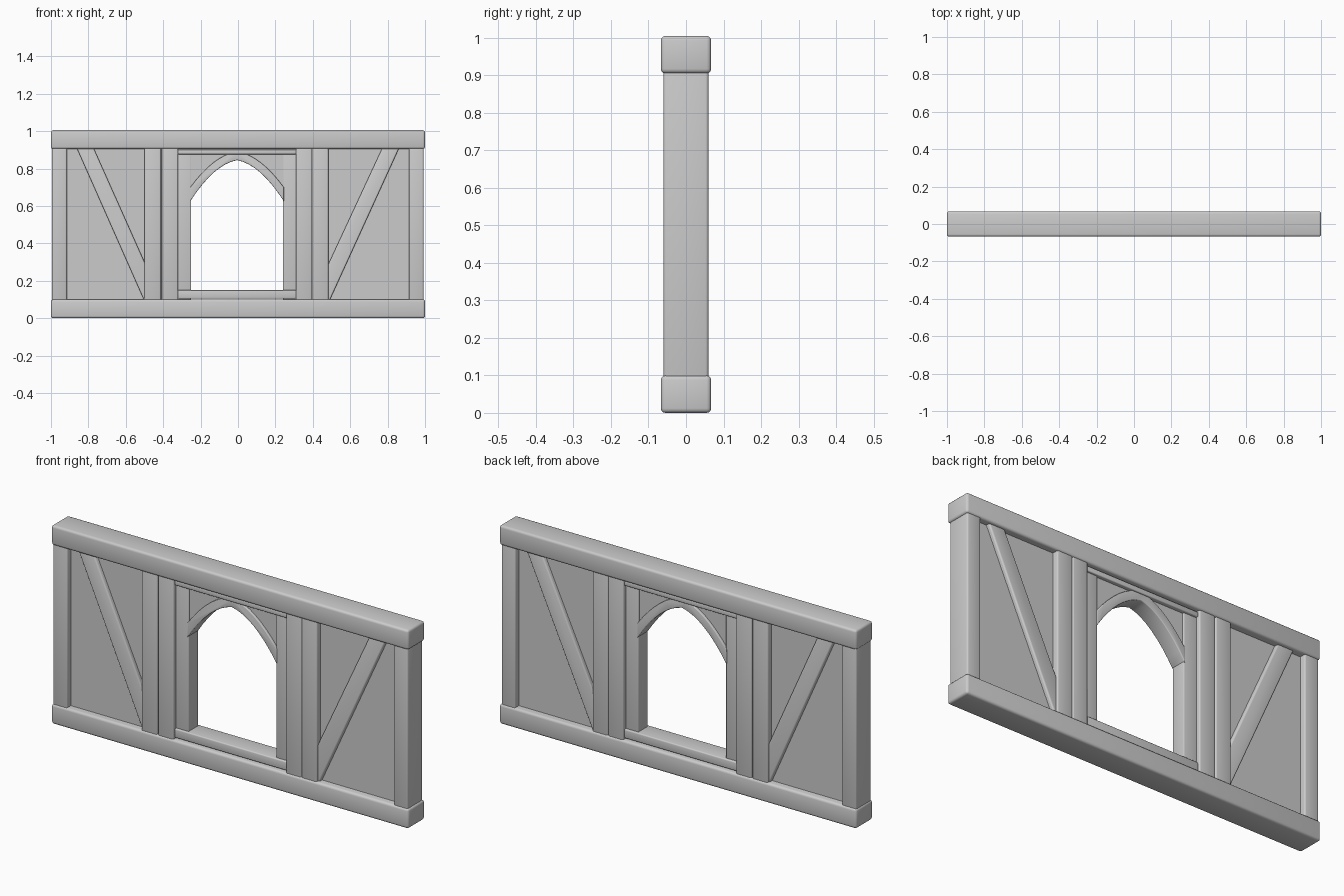
import bpy
import math

cube = bpy.data.objects.get("Cube")
if cube:
    bpy.data.objects.remove(cube, do_unlink=True)

grey = bpy.data.materials.new("plain_grey")
grey.use_nodes = True
grey.diffuse_color = (0.6, 0.6, 0.6, 1)
grey.node_tree.nodes["Principled BSDF"].inputs["Base Color"].default_value = (0.6, 0.6, 0.6, 1)


def prism(name, outline, depth, bevel=0.0):
    """Extrude an x-z outline symmetrically through the wall thickness."""
    n = len(outline)
    verts = [(x, y, z) for y in (-depth, depth) for x, z in outline]
    faces = [list(range(n)), list(range(2 * n - 1, n - 1, -1))]
    faces += [[i, i + n, (i + 1) % n + n, (i + 1) % n] for i in range(n)]
    mesh = bpy.data.meshes.new(name)
    mesh.from_pydata(verts, [], faces)
    mesh.materials.append(grey)
    obj = bpy.data.objects.new(name, mesh)
    bpy.context.collection.objects.link(obj)
    bpy.ops.object.select_all(action="DESELECT")
    bpy.context.view_layer.objects.active = obj
    obj.select_set(True)
    bpy.ops.object.mode_set(mode="EDIT")
    bpy.ops.mesh.select_all(action="SELECT")
    bpy.ops.mesh.normals_make_consistent(inside=False)
    bpy.ops.object.mode_set(mode="OBJECT")
    if bevel:
        mod = obj.modifiers.new("rounded_edges", "BEVEL")
        mod.width = bevel
        mod.segments = 3
        mod.limit_method = "ANGLE"
        mod.angle_limit = math.radians(40)
        bpy.ops.object.modifier_apply(modifier=mod.name)
        bpy.ops.object.shade_smooth_by_angle(angle=math.radians(35))
    return obj


def beam(name, x0, x1, z0, z1, depth, bevel=0.008):
    return prism(name, [(x0, z0), (x1, z0), (x1, z1), (x0, z1)], depth, bevel)


def arch_curve(half_width, spring, apex, steps=8):
    """Slightly pointed arch from left to right."""
    pts = []
    for i in range(-steps, steps + 1):
        t = abs(i) / steps
        drop = 0.22 * t + 0.78 * t * t
        pts.append((-0.005 + half_width * i / steps, apex - (apex - spring) * drop))
    return pts


# Horizontal plates
beam("bottom_plate", -1, 1, 0, 0.1, 0.067, 0.012)
beam("top_plate", -1, 1, 0.905, 1.005, 0.067, 0.012)

# Upright posts, buried in the plates
posts = {
    "right_end_post": (-0.995, -0.915),
    "right_outer_post": (-0.5, -0.412),
    "right_inner_post": (-0.408, -0.32),
    "left_inner_post": (0.31, 0.396),
    "left_outer_post": (0.396, 0.483),
    "left_end_post": (0.915, 0.992),
}
for name, (x0, x1) in posts.items():
    beam(name, x0, x1, 0.05, 0.95, 0.06)

# Diagonal braces, ends buried in plate and post
for side, foot in ((-1, 0.5), (1, 0.487)):
    name = "left_brace" if side > 0 else "right_brace"
    outline = [(0.88, 0.95), (0.79, 0.95), (foot - 0.035, 0.222), (foot - 0.035, 0.012)]
    prism(name, [(side * x, z) for x, z in outline], 0.05, 0.008)

# Window frame
beam("right_jamb", -0.34, -0.25, 0.08, 0.92, 0.038, 0.004)
beam("left_jamb", 0.24, 0.33, 0.08, 0.92, 0.038, 0.004)
beam("sill", -0.322, 0.312, 0.104, 0.15, 0.05, 0.006)
beam("lintel", -0.322, 0.312, 0.876, 0.901, 0.05, 0.005)

# Pointed arch band
inner = arch_curve(0.25, 0.625, 0.845)
outer = arch_curve(0.25, 0.7, 0.892)
prism("arch", inner + outer[::-1], 0.042, 0.004)

# Infill panel around the opening
middle = arch_curve(0.27, 0.65, 0.868)
outline = [(-0.96, 0.05), (-0.275, 0.05)] + middle
outline += [(0.265, 0.05), (0.96, 0.05), (0.96, 0.95), (-0.96, 0.95)]
prism("infill_panel", outline, 0.03)
